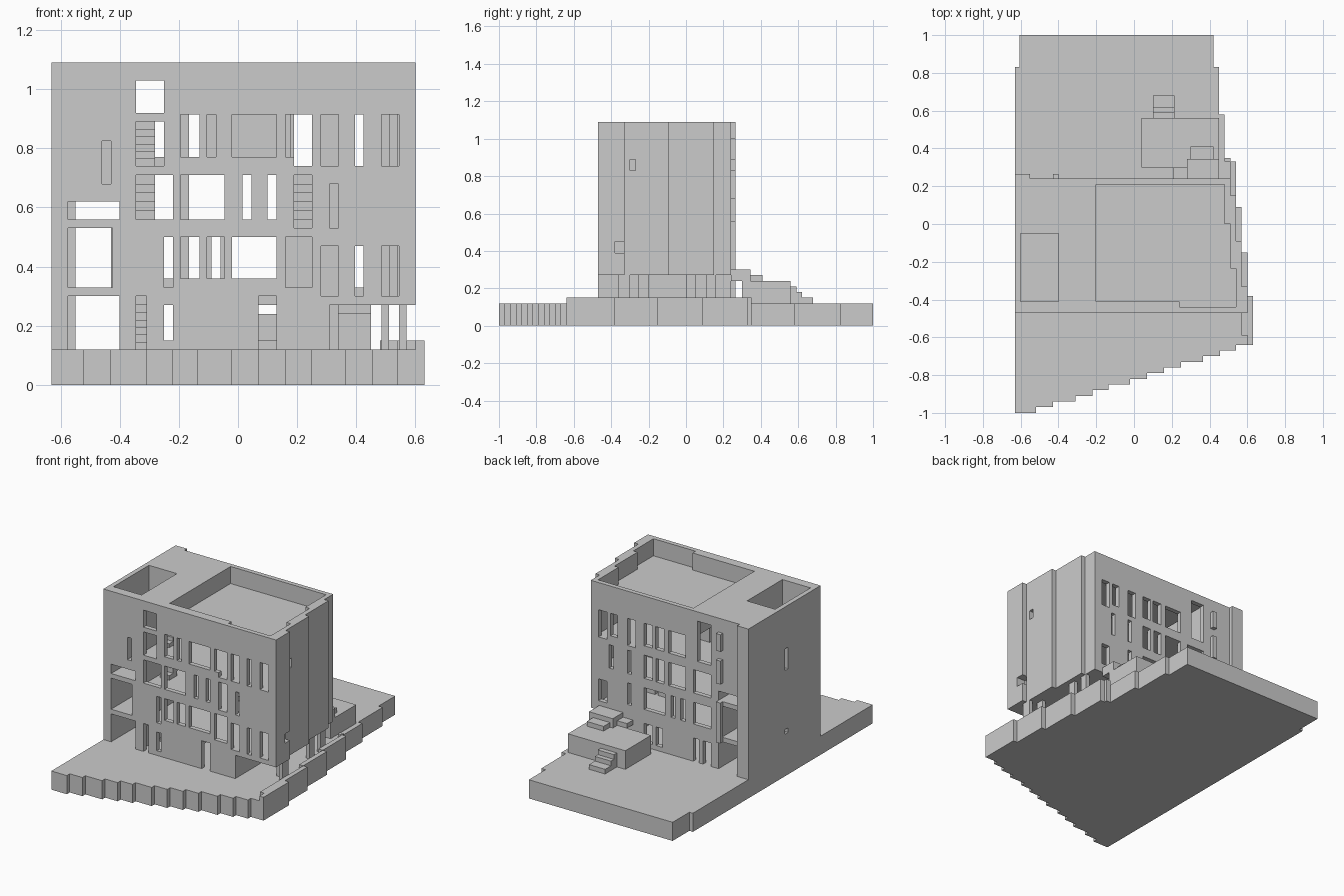
import bpy, bmesh


def carve(name, adds, cuts=()):
    """Union of boxes minus boxes, (x0, x1, y0, y1, z0, z1), as one clean surface."""
    ax = [sorted({round(v, 4) for b in list(adds) + list(cuts) for v in b[2*i:2*i+2]}) for i in range(3)]
    pos = [{v: i for i, v in enumerate(a)} for a in ax]
    solid = set()
    for group, op in ((adds, solid.update), (cuts, solid.difference_update)):
        for b in group:
            r = [range(pos[i][round(b[2*i], 4)], pos[i][round(b[2*i+1], 4)]) for i in range(3)]
            op([(i, j, k) for i in r[0] for j in r[1] for k in r[2]])
    bm, vs = bmesh.new(), {}

    def vert(c):
        if c not in vs:
            vs[c] = bm.verts.new([ax[i][c[i]] for i in range(3)])
        return vs[c]

    for c in solid:
        for d in range(3):
            for s in (0, 1):
                n = list(c)
                n[d] += 2 * s - 1
                if tuple(n) in solid:
                    continue
                quad = []
                for u, v in ((0, 0), (1, 0), (1, 1), (0, 1)):
                    p = list(c)
                    p[d] += s
                    p[(d + 1) % 3] += u
                    p[(d + 2) % 3] += v
                    quad.append(vert(tuple(p)))
                bm.faces.new(quad if s else quad[::-1])
    bmesh.ops.dissolve_limit(bm, angle_limit=0.01, verts=bm.verts[:], edges=bm.edges[:])
    me = bpy.data.meshes.new(name)
    bm.to_mesh(me)
    bm.free()
    ob = bpy.data.objects.new(name, me)
    bpy.context.collection.objects.link(ob)
    return ob


# Ground slab with saw-stepped front and right edges
right = [(-.64, -.38, .63), (-.38, -.15, .60), (-.15, .09, .57), (.09, .33, .54),
         (.33, .35, .51), (.35, .58, .48), (.58, .83, .45), (.83, 1, .42)]
slab = [(-.605 if y0 > .7 else -.63, x, y0, y1, 0, .12) for y0, y1, x in right]
slab.append((-.63, -.60, .58, .71, 0, .12))
steps = [-.63, -.52, -.43, -.31, -.22, -.135, -.02, .07, .16, .25, .365, .455, .54]
for i in range(12):
    slab.append((steps[i], steps[i + 1], -1 + .03 * i, -.64, 0, .12))
carve("ground_slab", slab)

# Raised curb along the right edge
carve("curb", [(x - .03, x, y0, y1, .12, .15) for y0, y1, x in right[:5]]
      + [(.57, .60, -.59, -.38, .12, .15)])

# Building mass: right side steps back three times
mass = [(-.63, x, y0, y1, .12, 1.09) for y0, y1, x in
        ((-.47, -.33, .60), (-.33, -.09, .57), (-.09, .15, .54), (.15, .24, .51))]
mass += [(-.63, -.55, .24, .265, .12, 1.09), (-.43, -.40, .24, .265, .12, 1.0)]

cuts = []
# Rooms on each storey, and the sunken roof terrace
rooms = [(.12, .27), (.30, .50), (.53, .71), (.74, .92), (.98, 1.09)]
for z0, z1 in rooms:
    x0 = -.20 if z0 > .9 else -.37
    front = -.41 if z0 > .9 else -.44
    cuts += [(x0, .48, front, .21, z0, z1), (.48, .51, front, 0, z0, z1),
             (.24, .54, -.44, -.235, z0, z1)]
cuts.append((-.37, -.23, -.44, .21, .92, 1.05))
# Left tower: open shaft on top, through passages below
cuts += [(-.60, -.40, -.41, -.05, .65, 1.09), (-.575, -.40, -.47, .24, .56, .62),
         (-.575, -.425, -.47, .24, .33, .53), (-.575, -.40, -.47, .24, .12, .30),
         (-.55, -.43, .24, .265, .12, 1.09), (-.43, -.40, .24, .265, .12, .30),
         (-.43, -.40, .24, .265, .56, .68), (-.43, -.40, .24, .265, .83, .89)]
# Front windows (x0, x1, z0, z1)
front_windows = [
    (-.345, -.25, .92, 1.03), (-.345, -.25, .74, .89), (-.195, -.13, .77, .915), (-.105, -.075, .77, .915),
    (-.02, .13, .77, .915), (.16, .19, .77, .915), (.19, .25, .74, .915), (.28, .34, .74, .915),
    (.395, .425, .74, .915), (.485, .545, .74, .915), (-.46, -.43, .68, .825),
    (-.345, -.22, .56, .71), (-.195, -.045, .56, .71), (.015, .045, .56, .71), (.10, .13, .56, .71),
    (.19, .25, .53, .71), (.31, .34, .53, .68),
    (-.25, -.22, .33, .50), (-.195, -.13, .36, .50), (-.105, -.045, .36, .50), (-.02, .13, .36, .50),
    (.16, .25, .33, .50), (.28, .34, .30, .47), (.395, .425, .30, .47), (.485, .545, .30, .47),
    (-.345, -.31, .12, .30), (-.25, -.22, .15, .27), (.07, .13, .12, .30)]
cuts += [(x0, x1, -.47, -.40, z0, z1) for x0, x1, z0, z1 in front_windows]
# Rear windows
back_windows = [
    (-.345, -.25, .77, 1.03), (-.165, -.045, .77, .915), (-.01, .05, .77, .915), (.07, .13, .77, .915),
    (.19, .25, .74, .915), (.32, .37, .77, .915), (.395, .455, .74, .915),
    (-.345, -.22, .56, .71), (-.165, -.045, .56, .71), (-.01, .045, .56, .71), (.07, .13, .56, .71),
    (.22, .25, .56, .71), (.35, .38, .56, .71),
    (-.345, -.22, .36, .50), (-.165, -.13, .36, .50), (-.09, -.06, .36, .50), (-.02, .13, .36, .50),
    (.22, .25, .36, .50), (.395, .455, .33, .47),
    (-.345, -.29, .12, .27), (-.26, -.22, .12, .27), (0, .045, .15, .27), (.07, .13, .15, .27)]
cuts += [(x0, x1, .21, .24, z0, z1) for x0, x1, z0, z1 in back_windows]
# Side slits, open ground-floor corner
cuts += [(.54, .57, -.30, -.27, .83, .89), (.54, .60, -.38, -.33, .39, .45),
         (-.63, -.60, -.14, -.11, .68, .82), (-.63, -.575, -.14, -.11, .27, .30),
         (.31, .60, -.47, .24, .12, .27)]
carve("building_shell", mass, cuts)

# Corner columns and ground-floor partitions
carve("ground_columns", [(.485, .51, y, y + .05, .12, .27) for y in (-.30, 0, .11)]
      + [(.545, .57, -.36, -.30, .12, .27), (.31, .34, -.20, .24, .12, .27),
         (.28, .31, -.44, .21, .12, .27)])

# Interior partitions
carve("partitions", [(-.12, .18, -.10, -.07, .74, .92), (.27, .36, -.10, -.07, .74, .92),
                     (.27, .36, -.10, -.07, .30, .50), (.16, .25, -.10, -.07, .30, .50),
                     (.27, .36, -.10, -.07, .53, .71)])

# Stair flights inside
flights = [(-.345, -.28, .12, .27), (-.345, -.28, .53, .71), (-.345, -.28, .74, .89), (.19, .25, .53, .71)]
treads = []
for x0, x1, z0, z1 in flights:
    for i in range(6):
        h = (z1 - z0) / 6
        treads.append((x0, x1, -.30 + .04 * i, -.26 + .04 * i, z0 + h * max(0, i - 1), z0 + h * (i + 1)))
carve("stairs", treads)

# Rear annex with entry steps and a stepped bridge to the building
carve("annex", [(.04, .45, .30, .56, .12, .24)])
carve("annex_steps", [(.10, .215, .56, .59, .12, .21), (.10, .215, .59, .62, .12, .18),
                      (.10, .215, .62, .68, .12, .15)])
carve("annex_bridge", [(.21, .45, .24, .30, .24, .27), (.28, .45, .24, .345, .24, .30),
                       (.30, .42, .345, .41, .24, .27)])
